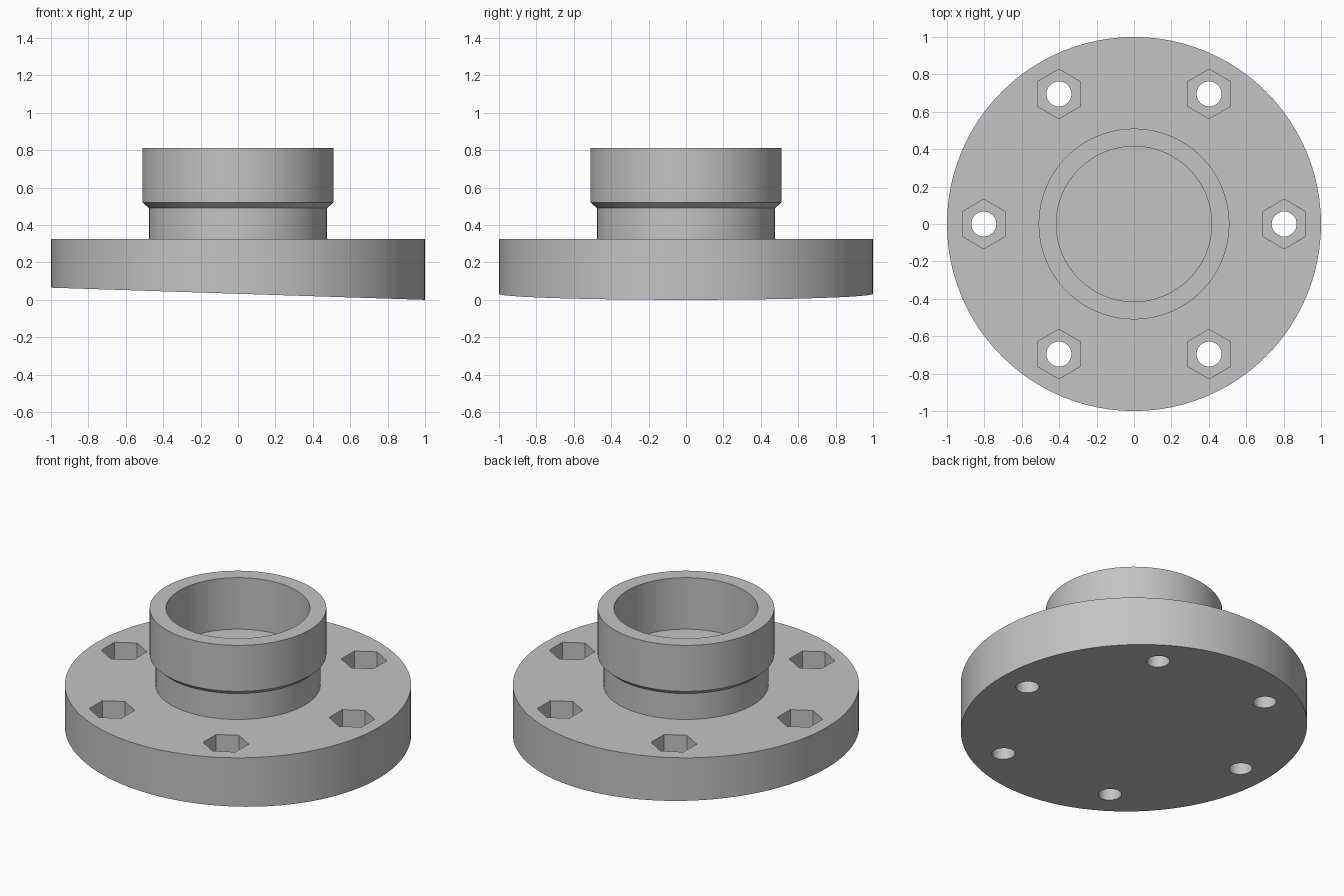
import bpy, bmesh, math
from mathutils import Matrix, Vector

if "Cube" in bpy.data.objects:
    bpy.data.objects.remove(bpy.data.objects["Cube"], do_unlink=True)

SEGMENTS = 96
FLANGE_TOP = 0.325
BOLT_CIRCLE = 0.803

grey = bpy.data.materials.new("plain grey")
grey.use_nodes = True
colour = (0.55, 0.55, 0.55, 1)
grey.diffuse_color = colour
grey.node_tree.nodes["Principled BSDF"].inputs["Base Color"].default_value = colour


def make_object(name, bm):
    bmesh.ops.recalc_face_normals(bm, faces=bm.faces)
    mesh = bpy.data.meshes.new(name)
    bm.to_mesh(mesh)
    bm.free()
    mesh.materials.append(grey)
    obj = bpy.data.objects.new(name, mesh)
    bpy.context.collection.objects.link(obj)
    return obj


def add_prism(bm, sides, radius, bottom, top, x=0, y=0):
    place = Matrix.Translation((x, y, (bottom + top) / 2))
    bmesh.ops.create_cone(bm, cap_ends=True, segments=sides, radius1=radius,
                          radius2=radius, depth=top - bottom, matrix=place)


def activate(obj):
    bpy.ops.object.select_all(action='DESELECT')
    obj.select_set(True)
    bpy.context.view_layer.objects.active = obj


def bolt_cutter(name, sides, radius, bottom, top):
    # Six prisms spaced round the bolt circle
    bm = bmesh.new()
    for i in range(6):
        a = math.radians(60 * i)
        add_prism(bm, sides, radius, bottom, top,
                  BOLT_CIRCLE * math.cos(a), BOLT_CIRCLE * math.sin(a))
    obj = make_object(name, bm)
    obj.hide_render = True
    return obj


# Flange disc with a slightly tilted underside
bm = bmesh.new()
add_prism(bm, SEGMENTS, 1, 0, FLANGE_TOP)
for v in bm.verts:
    if v.co.z < 0.1:
        v.co.z = 0.0325 * (1 - v.co.x)
flange = make_object("flange", bm)

# Hexagonal nut pockets and round bolt holes
for cutter in (bolt_cutter("nut_pocket_cutter", 6, 0.132, 0.17, 0.5),
               bolt_cutter("bolt_hole_cutter", 32, 0.067, -0.2, 0.6)):
    activate(flange)
    mod = flange.modifiers.new("cut", 'BOOLEAN')
    mod.operation = 'DIFFERENCE'
    mod.solver = 'EXACT'
    mod.object = cutter
    bpy.ops.object.modifier_apply(modifier=mod.name)
    bpy.data.objects.remove(cutter, do_unlink=True)

# Hub: narrow neck, chamfer, wide collar and blind bore
profile = [(0, 0.3), (0.476, 0.3), (0.476, 0.49), (0.51, 0.52),
           (0.51, 0.813), (0.415, 0.813), (0.415, 0.485), (0, 0.485)]
bm = bmesh.new()
verts = [bm.verts.new((r, 0, z)) for r, z in profile]
edges = [bm.edges.new(pair) for pair in zip(verts, verts[1:])]
bmesh.ops.spin(bm, geom=verts + edges, cent=(0, 0, 0), axis=Vector((0, 0, 1)),
               angle=math.tau, steps=SEGMENTS)
bmesh.ops.remove_doubles(bm, verts=bm.verts, dist=0.0005)
hub = make_object("hub", bm)

for part in (flange, hub):
    activate(part)
    bpy.ops.object.shade_smooth_by_angle(angle=math.radians(30))
